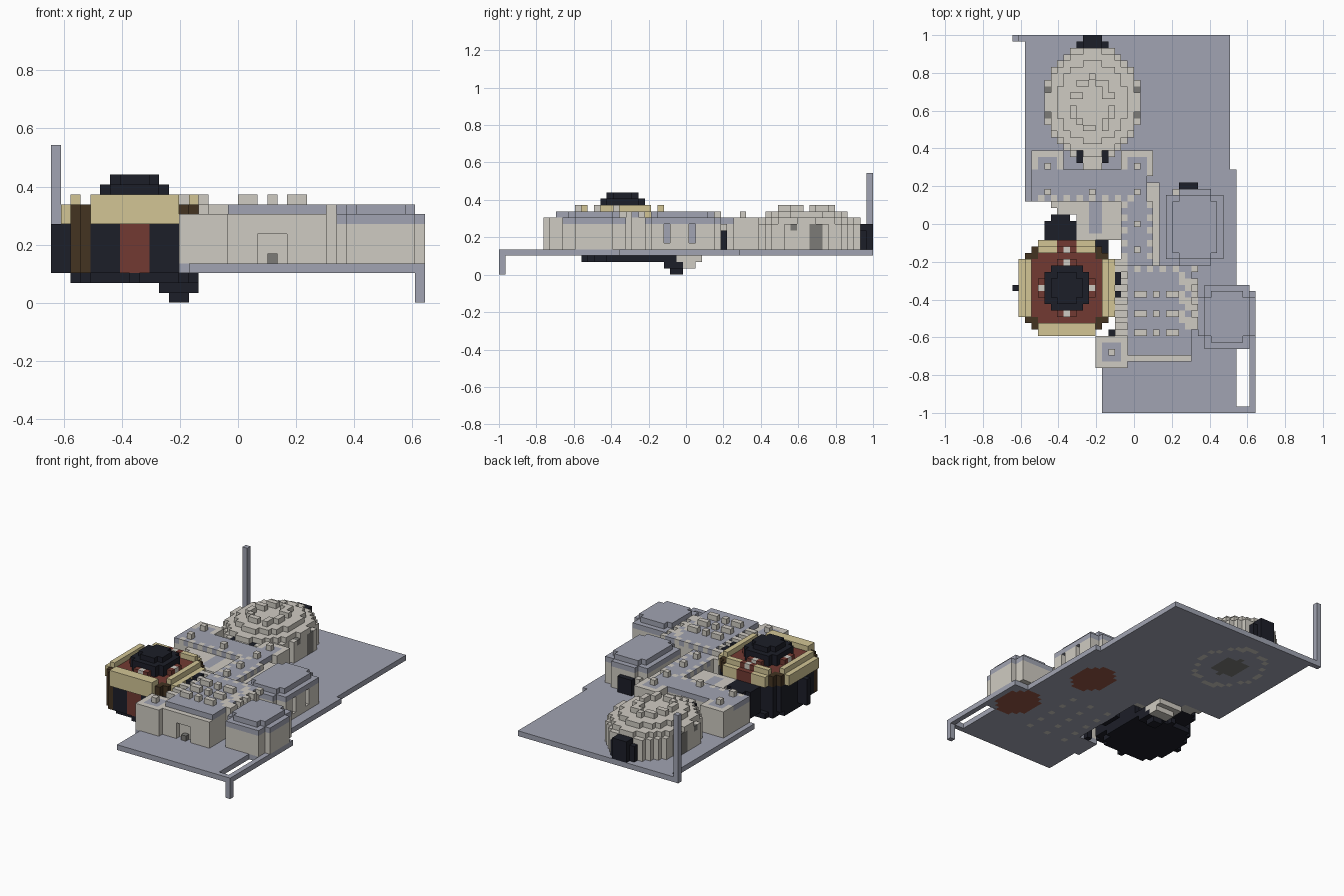
import bpy
import bmesh
from mathutils import Vector

if "Cube" in bpy.data.objects:
    bpy.data.objects.remove(bpy.data.objects["Cube"], do_unlink=True)

UNIT = 2 / 59                         # edge of one building block
ORIGIN = Vector((-19 * UNIT, -1, 0))

COLOURS = {
    "slate": (161, 164, 178), "stone": (207, 203, 194), "dark_stone": (124, 123, 119),
    "charcoal": (28, 30, 40), "brick": (114, 58, 50), "tan": (210, 197, 149),
    "timber": (67, 51, 33), "terracotta": (150, 86, 68),
}


def linear(c):
    c /= 255
    return c / 12.92 if c < 0.04 else ((c + 0.055) / 1.055) ** 2.4


def make_material(name, rgb):
    mat = bpy.data.materials.new(name)
    mat.use_nodes = True
    colour = [linear(c) for c in rgb] + [1]
    mat.diffuse_color = colour
    shader = mat.node_tree.nodes["Principled BSDF"]
    shader.inputs["Base Color"].default_value = colour
    shader.inputs["Roughness"].default_value = 0.9
    return mat


materials = {name: make_material(name, rgb) for name, rgb in COLOURS.items()}
blocks = {}                           # cell -> [part, colour]


def span(value):
    return range(value, value + 1) if isinstance(value, int) else range(value[0], value[1] + 1)


def box(part, colour, xs, ys, zs, test=None):
    """Fill a block range; blocks already placed stay."""
    for i in span(xs):
        for j in span(ys):
            for k in span(zs):
                if test is None or test(i, j):
                    blocks.setdefault((i, j, k), [part, colour])


def oval(cx, cy, rx, ry, power=2):
    return lambda i, j: abs((i - cx) / rx) ** power + abs((j - cy) / ry) ** power <= 1


def disc(part, colour, cx, cy, rx, ry, zs, power=2):
    box(part, colour, (0, 37), (0, 58), zs, oval(cx, cy, rx, ry, power))


def paint(colour, xs, ys, zs, test=None):
    for i in span(xs):
        for j in span(ys):
            for k in span(zs):
                if (i, j, k) in blocks and (test is None or test(i, j)):
                    blocks[i, j, k][1] = colour


def carve(xs, ys, zs):
    for i in span(xs):
        for j in span(ys):
            for k in span(zs):
                blocks.pop((i, j, k), None)


def on_plate(i, j):
    left = 2 if j >= 33 else 10 if j >= 28 else 17 if j >= 12 else 13 if j >= 7 else 14
    right = 33 if j >= 38 else 34 if j >= 19 else 37
    gap = i in (35, 36) and 1 <= j <= 9
    return left <= i <= right and not gap


# ground plate with its corner post and corner leg
box("ground_plate", "slate", (0, 37), (0, 58), 3, on_plate)
box("ground_plate", "slate", (0, 1), 58, 3)
box("corner_post", "slate", 0, 58, (4, 15))
box("corner_leg", "slate", 37, 0, (0, 2))

# clay, stone and dark floors showing through the plate
paint("terracotta", (0, 37), (0, 58), 3, oval(33, 14, 3.4, 4.6))
paint("terracotta", (0, 37), (0, 58), 3, oval(28, 29, 3.6, 4.6))
paint("dark_stone", (0, 37), (0, 58), 3, oval(12, 48, 2.6, 3.2))
outer, inner = oval(12, 48, 6.5, 7.5), oval(12, 48, 5.4, 6.4)
paint("stone", (0, 37), (0, 58), 3,
      lambda i, j: outer(i, j) and not inner(i, j) and (i + 2 * j) % 5 > 1)
paint("stone", (18, 26), (9, 21), 3, lambda i, j: i % 4 == 2 and j % 3 == 0)


# timber-framed tower, described by distances from its middle
TX, TY = 8, 19


def offsets(i, j):
    return sorted((abs(i - TX), abs(j - TY)))


def corner(i, j):
    near, far = offsets(i, j)
    return near >= 5 and near + far <= 11


def tower_wall(i, j):
    return offsets(i, j)[1] <= 6 and sum(offsets(i, j)) <= 11


def eave(i, j):
    near, far = offsets(i, j)
    return far in (6, 7) and near <= 4


def raised_eave(i, j):
    return eave(i, j) and (offsets(i, j)[1] == 6 or j < TY - 6)


around = (1, 15), (12, 26)
box("tower_walls", "charcoal", *around, (3, 7), tower_wall)
box("tower_corners", "timber", *around, (8, 9), corner)
box("tower_eaves", "tan", *around, (8, 9), eave)
box("tower_eaves", "tan", *around, 10, raised_eave)
box("tower_roof", "brick", *around, (8, 9), tower_wall)
paint("timber", (2, 3), (13, 14), (3, 7), corner)
paint("brick", (7, 9), (12, 14), (3, 7))
paint("brick", (7, 9), (25, 26), (8, 10))
disc("tower_roof", "brick", TX, TY, 4.6, 4.6, 10, 1.6)
disc("tower_cap", "charcoal", TX, TY, 3.6, 3.6, 11, 2.6)
paint("charcoal", *around, 10, oval(TX, TY, 3.6, 3.6, 2.6))
disc("tower_cap", "charcoal", TX, TY, 2.6, 2.6, 12, 2.6)
for i, j in ((8, 25), (8, 23), (8, 15), (4, 19), (12, 19)):
    paint("stone", i, j, 10)

# tower buttresses and hanging corbel
box("west_buttress", "charcoal", (0, 1), 19, (3, 7))
box("back_buttress", "charcoal", (5, 9), (27, 29), (3, 7))
box("back_buttress", "charcoal", (6, 8), 30, (3, 7))
for j in (18, 20):
    box("side_buttress", "charcoal", 16, (j, j + 1), (3, 9))
carve(16, 19, (8, 9))
box("side_buttress", "charcoal", 15, 12, (3, 6))
disc("tower_corbel", "charcoal", TX, 20, 6.2, 7, 2, 3)
box("tower_corbel", "charcoal", (10, 14), (24, 27), 2)
box("tower_corbel", "charcoal", (11, 14), (26, 28), 1)
box("tower_corbel", "charcoal", (12, 13), (27, 28), 0)
box("stone_corbel", "stone", (10, 14), (28, 31), 2)
box("stone_corbel", "stone", (11, 14), (29, 30), 1)

# corner turret
box("turret", "stone", (13, 17), (7, 11), (4, 8))
paint("slate", (14, 16), (8, 10), 8)
box("turret", "stone", 15, 9, 9)

# front hall with doorway, roof and battlements
box("hall_walls", "stone", (18, 27), (8, 22), (4, 8))
box("hall_walls", "stone", (16, 17), (12, 23), (4, 8))
box("hall_walls", "stone", 28, (13, 20), (4, 8))
box("hall_roof", "slate", (18, 27), (9, 22), 9)
for j in range(12, 23, 2):
    box("hall_battlements", "stone", (16, 17), j, 9)
    box("hall_battlements", "stone", 28, max(j, 13), 9)
for i in range(19, 27, 2):
    paint("stone", i, 22, 9)
paint("stone", (26, 27), (13, 21), 9, lambda i, j: (i + j) % 3)
for j in (12, 15, 18):
    for xs in ((19, 20), 22, (24, 25)):
        box("roof_blocks", "stone", xs, j, 10)
carve((21, 23), 8, (4, 6))
box("door_step", "dark_stone", 22, 8, 4)


# two round-cornered pavilions
def pavilion(name, cx, cy, rx, ry, power):
    disc(name + "_walls", "stone", cx, cy, rx, ry, (4, 7), power)
    disc(name + "_roof", "slate", cx, cy, rx, ry, 8, power)
    disc(name + "_roof", "slate", cx, cy, rx - 0.9, ry - 0.9, 9, power)


pavilion("front_pavilion", 33, 14.5, 4.2, 5.2, 4)
pavilion("side_pavilion", 28, 28.5, 4.7, 5.9, 3.4)
for j in (26, 30):
    carve(32, j, (5, 7))
    paint("slate", 31, j, (5, 7))
box("pavilion_hatch", "charcoal", (26, 28), (34, 35), (4, 6))
box("pavilion_porch", "stone", (25, 29), 34, (4, 6))

# keep: crossbar, two rear towers, courtyard and side wing
box("keep_walls", "stone", (3, 20), (33, 37), (3, 7))
box("keep_walls", "stone", (5, 10), (31, 32), (3, 7), lambda i, j: i + j > 37)
box("keep_roof", "slate", (3, 20), (33, 37), 8)
for x in (3, 17):
    box("rear_towers", "stone", (x, x + 4), (37, 40), (4, 8))
    paint("slate", (x + 1, x + 3), (37, 39), 8)
    box("keep_finials", "stone", x + 2, 38, 9)
for i in (5, 12, 19):
    box("keep_finials", "stone", i, 34, 9)
for i in range(4, 20, 2):
    paint("stone", i, 33, 8)
box("dome_passage", "stone", (11, 13), (38, 40), (4, 7))
for i in (10, 14):
    box("passage_pillars", "charcoal", i, (39, 40), (4, 7))
box("courtyard", "stone", (10, 16), (27, 32), (3, 7))
paint("slate", (12, 13), (28, 32), 7)
box("side_wing", "stone", (17, 22), (23, 35), (4, 7))
box("wing_roof", "slate", (17, 21), (23, 32), 8)
for j in range(24, 33, 2):
    paint("stone", (17, 21), j, 8, lambda i, j: i in (17, 21))
for j in (25, 29):
    box("keep_finials", "stone", 19, j, 9)

# domed rotunda with stepped roof
disc("rotunda", "stone", 12, 48, 7.7, 8.7, (4, 7))
disc("rotunda", "stone", 12, 48, 7.2, 8.2, 8)
disc("rotunda_roof", "stone", 12, 48, 5.4, 6.2, 9)
ring_out, ring_in = oval(12, 47.5, 3.7, 4.2), oval(12, 47.5, 2.6, 3.1)
box("rotunda_roof", "stone", (7, 17), (42, 53), 10,
    lambda i, j: ring_out(i, j) and not ring_in(i, j) and (i + j) % 3)
for i, j in ((10, 49), (9, 47), (10, 45), (12, 52)):
    for x in (i, 24 - i):
        box("rotunda_finials", "stone", x, j, 10)
for i in (5, 19):
    paint("dark_stone", i, (49, 50), (4, 7))
    paint("dark_stone", i, 46, 7)
box("rotunda_door", "charcoal", (11, 13), (57, 58), (4, 7))
box("rotunda_door", "charcoal", (10, 14), 57, (4, 6))

# outer faces of every block, gathered into one mesh for each part
SIDES = [Vector(s) for s in ((1, 0, 0), (0, 1, 0), (0, 0, 1), (-1, 0, 0), (0, -1, 0), (0, 0, -1))]
for part in sorted({b[0] for b in blocks.values()}):
    bm = bmesh.new()
    used = sorted({b[1] for b in blocks.values() if b[0] == part})
    for cell, (owner, colour) in blocks.items():
        if owner != part:
            continue
        centre = Vector(cell) + Vector((0.5, 0.5, 0.5))
        for n in SIDES:
            if tuple(int(a + b) for a, b in zip(cell, n)) in blocks:
                continue
            u = Vector((n.y, n.z, n.x))
            v = n.cross(u)
            corners = (-u - v, u - v, u + v, v - u)
            face = bm.faces.new([bm.verts.new(ORIGIN + UNIT * (centre + (n + c) / 2)) for c in corners])
            face.material_index = used.index(colour)
    bmesh.ops.remove_doubles(bm, verts=bm.verts, dist=UNIT / 100)
    mesh = bpy.data.meshes.new(part)
    bm.to_mesh(mesh)
    bm.free()
    for colour in used:
        mesh.materials.append(materials[colour])
    bpy.context.collection.objects.link(bpy.data.objects.new(part, mesh))
